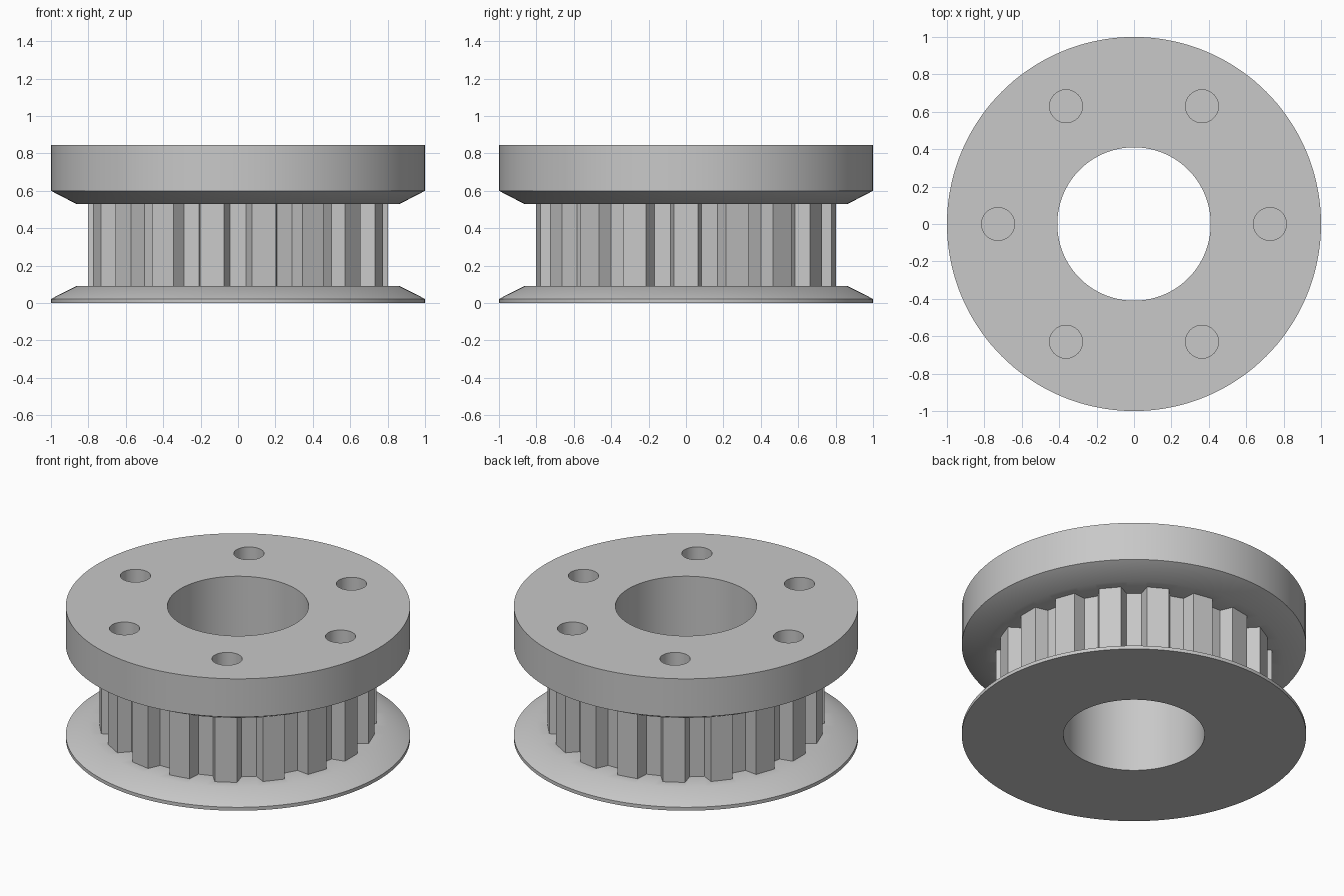
import bpy, bmesh, math
from mathutils import Matrix, Vector

cube = bpy.data.objects.get("Cube")
if cube:
    bpy.data.objects.remove(cube, do_unlink=True)

TEETH = 18
PER_TOOTH = 8                      # loop vertices per tooth pitch
SEGMENTS = TEETH * PER_TOOTH
PITCH = 2 * math.pi / TEETH
HEIGHT = 0.845
BORE = 0.41


def polar(radius, angle):
    return Vector((radius * math.cos(angle), radius * math.sin(angle), 0))


def circle_loop(radius):
    # starts one step before the middle of a gap, to line up with the teeth
    return [polar(radius, (i - 1) * PITCH / PER_TOOTH - math.pi / 2)
            for i in range(SEGMENTS)]


def tooth_loop(root=0.727, tip=0.805):
    gap_root, gap_tip = math.radians(3.4), math.radians(5.4)
    points = []
    for t in range(TEETH):
        mid = t * PITCH - math.pi / 2
        floor_a, floor_b = polar(root, mid - gap_root), polar(root, mid + gap_root)
        tip_a, tip_b = polar(tip, mid + gap_tip), polar(tip, mid + PITCH - gap_tip)
        points += [floor_a, floor_a.lerp(floor_b, 0.5), floor_b]
        points += [tip_a.lerp(tip_b, k / 4) for k in range(5)]
    return points


# Pulley body: bore, lower flange, toothed drum, upper flange
sections = [
    (circle_loop(BORE), 0), (circle_loop(1), 0), (circle_loop(1), 0.022),
    (circle_loop(0.865), 0.09), (tooth_loop(), 0.09), (tooth_loop(), 0.53),
    (circle_loop(0.865), 0.53), (circle_loop(1), 0.6),
    (circle_loop(1), HEIGHT), (circle_loop(BORE), HEIGHT),
]
bm = bmesh.new()
rings = [[bm.verts.new((p.x, p.y, z)) for p in loop] for loop, z in sections]
for a, b in zip(rings, rings[1:] + rings[:1]):
    for i in range(SEGMENTS):
        j = (i + 1) % SEGMENTS
        bm.faces.new((a[i], a[j], b[j], b[i]))
bmesh.ops.recalc_face_normals(bm, faces=bm.faces)
mesh = bpy.data.meshes.new("toothed_pulley")
bm.to_mesh(mesh)
bm.free()
pulley = bpy.data.objects.new("toothed_pulley", mesh)
bpy.context.collection.objects.link(pulley)

# Six blind bolt holes in the upper flange
DEPTH = 0.25
bm = bmesh.new()
for i in range(6):
    centre = polar(0.727, i * math.pi / 3) + Vector((0, 0, HEIGHT))
    bmesh.ops.create_cone(bm, cap_ends=True, segments=48, radius1=0.088,
                          radius2=0.088, depth=2 * DEPTH,
                          matrix=Matrix.Translation(centre))
cut_mesh = bpy.data.meshes.new("bolt_hole_cutter")
bm.to_mesh(cut_mesh)
bm.free()
cutter = bpy.data.objects.new("bolt_hole_cutter", cut_mesh)
cutter.hide_render = True
bpy.context.collection.objects.link(cutter)

bpy.ops.object.select_all(action="DESELECT")
bpy.context.view_layer.objects.active = pulley
pulley.select_set(True)
cut = pulley.modifiers.new("bolt_holes", "BOOLEAN")
cut.operation = "DIFFERENCE"
cut.solver = "EXACT"
cut.object = cutter
bpy.ops.object.modifier_apply(modifier=cut.name)
bpy.data.objects.remove(cutter, do_unlink=True)

# Plain grey metal
grey = bpy.data.materials.new("plain_grey")
grey.use_nodes = True
grey.diffuse_color = (0.58, 0.58, 0.58, 1)
grey.node_tree.nodes["Principled BSDF"].inputs["Base Color"].default_value = grey.diffuse_color
pulley.data.materials.clear()
pulley.data.materials.append(grey)
bpy.ops.object.shade_smooth_by_angle(angle=math.radians(30))
